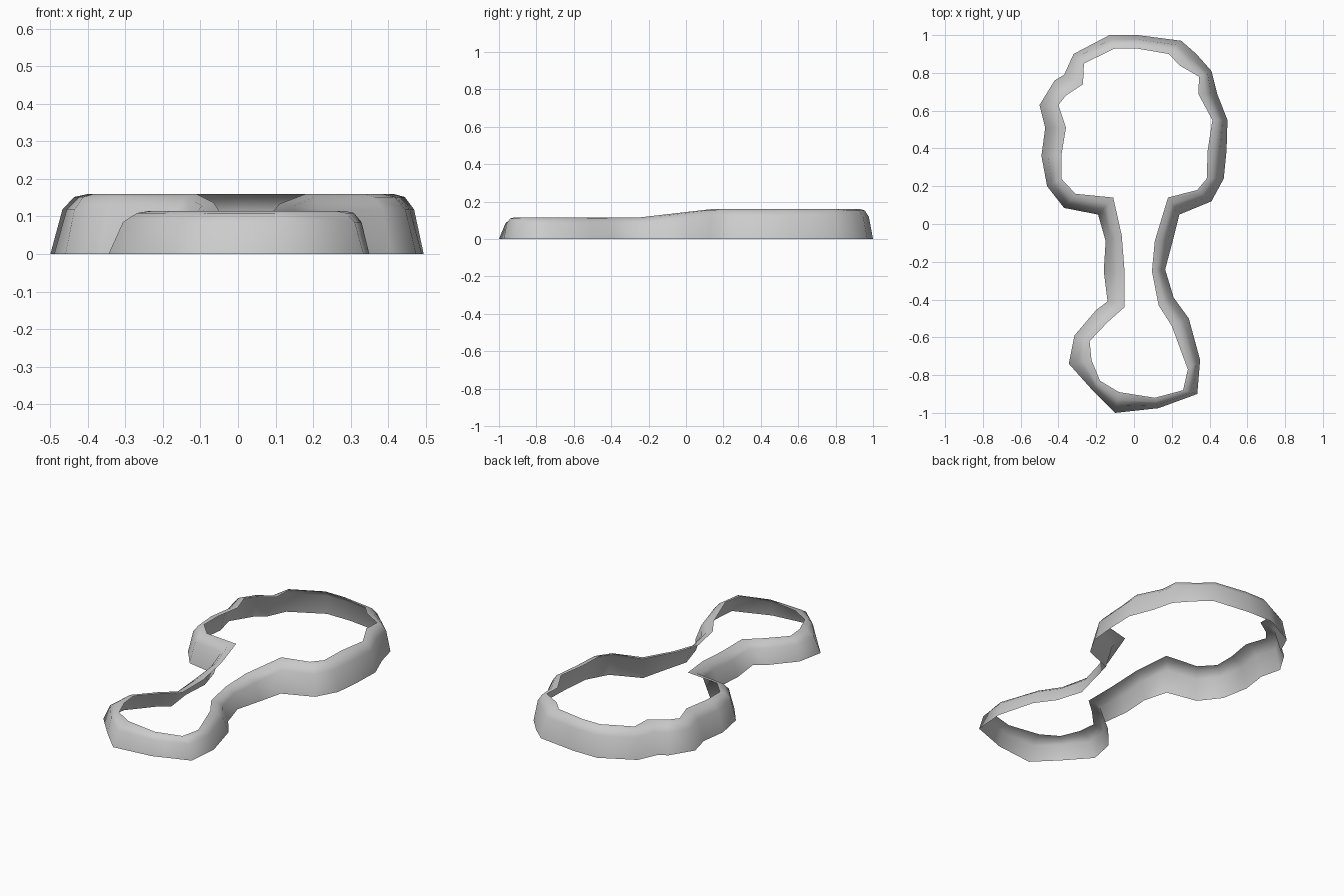
import bpy, bmesh
from mathutils import Vector

# Each station: foot of the wall (x, y), then top lip of the wall (x, y)
HEAD_RIGHT = [
    (-.13, 1, -.10, .93), (.02, 1, .01, .93), (.25, .97, .185, .90),
    (.33, .90, .24, .84), (.41, .81, .345, .78), (.44, .69, .34, .69),
    (.495, .55, .415, .55), (.49, .39, .39, .39), (.475, .24, .385, .24),
    (.41, .12, .335, .18), (.24, .05, .18, .14)]
NECK_AND_FOOT = [
    (.205, -.09, .11, -.09), (.165, -.24, .095, -.25), (.21, -.39, .13, -.43),
    (.29, -.50, .20, -.54), (.35, -.72, .285, -.77), (.335, -.90, .26, -.88),
    (.13, -.975, .11, -.92), (-.10, -1, -.08, -.89), (-.22, -.88, -.18, -.83),
    (-.345, -.74, -.225, -.72), (-.315, -.59, -.235, -.62),
    (-.20, -.455, -.14, -.52), (-.14, -.41, -.05, -.44),
    (-.16, -.25, -.05, -.25), (-.15, -.09, -.065, -.06)]
HEAD_LEFT = [
    (-.19, .05, -.11, .14), (-.37, .085, -.31, .16), (-.46, .20, -.385, .24),
    (-.49, .36, -.385, .36), (-.47, .51, -.36, .51), (-.50, .63, -.40, .63),
    (-.42, .76, -.36, .68), (-.37, .79, -.27, .74), (-.32, .90, -.265, .85)]

# Cross-section: (fraction inward, fraction of height)
SECTION = [(0, 0), (.32, .74), (.63, .95), (1, 1)]


def top_height(y):
    ramp = min(max((y + .25) / .39, 0), 1)
    return .115 + .045 * ramp


# Rounded open wall following the outline
bm = bmesh.new()
rows = []
for ox, oy, ix, iy in HEAD_RIGHT + NECK_AND_FOOT + HEAD_LEFT:
    outer, inner = Vector((ox, oy, 0)), Vector((ix, iy, 0))
    row = []
    for inward, up in SECTION:
        p = outer.lerp(inner, inward)
        p.z = top_height(iy) * up
        row.append(bm.verts.new(p))
    rows.append(row)
for a, b in zip(rows, rows[1:] + rows[:1]):
    for k in range(len(SECTION) - 1):
        face = bm.faces.new((a[k], a[k + 1], b[k + 1], b[k]))
        face.smooth = True
        face.normal_update()
# Outward is up for the leaning wall
if sum(f.normal.z for f in bm.faces) < 0:
    bmesh.ops.reverse_faces(bm, faces=bm.faces[:])

mesh = bpy.data.meshes.new("bank_wall")
bm.to_mesh(mesh)
bm.free()
wall = bpy.data.objects.new("bank_wall", mesh)
bpy.context.collection.objects.link(wall)
